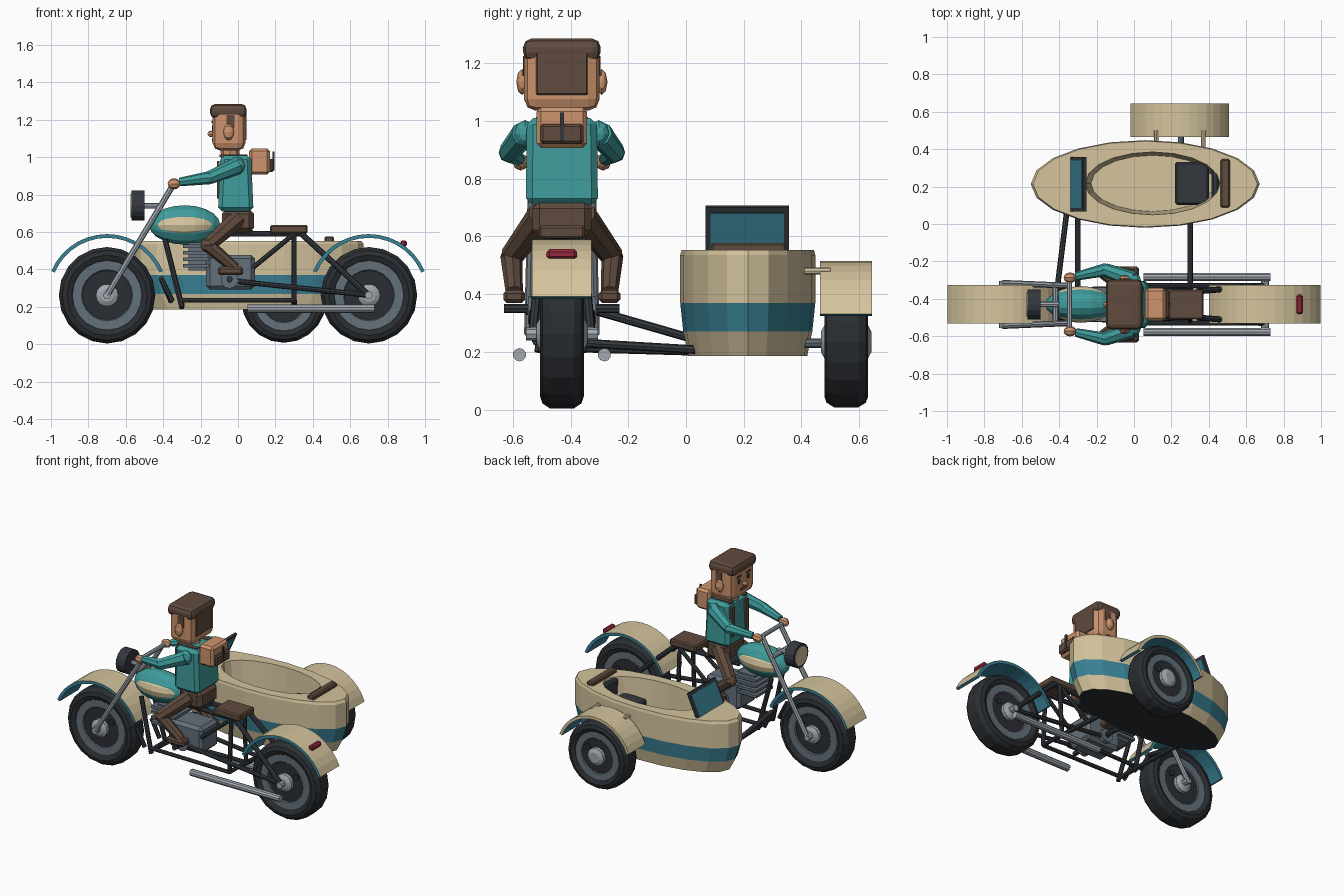
import bpy, bmesh, math
from mathutils import Vector, Matrix, Euler

if "Cube" in bpy.data.objects:
    bpy.data.objects.remove(bpy.data.objects["Cube"])

def mat(name, r, g, b):
    m = bpy.data.materials.new(name)
    m.diffuse_color = (r, g, b, 1)
    m.use_nodes = True
    m.node_tree.nodes["Principled BSDF"].inputs["Base Color"].default_value = m.diffuse_color
    return m

CREAM = mat("cream paint", .66, .55, .34)
TEAL = mat("teal", .05, .33, .33)
BLUE = mat("blue teal", .042, .223, .305)
TYRE = mat("tyre black", .023, .027, .032)
DARK = mat("dark metal", .034, .04, .048)
GREY = mat("rim grey", .127, .162, .195)
SILVER = mat("silver", .35, .39, .43)
BROWN = mat("brown", .115, .07, .047)
SKIN = mat("skin tan", .61, .296, .156)
RED = mat("red", .305, .021, .042)
BY = -.43                       # centre line of the motorcycle

def make(name, bm, *mats):
    bmesh.ops.recalc_face_normals(bm, faces=bm.faces)
    me = bpy.data.meshes.new(name)
    bm.to_mesh(me)
    bm.free()
    for m in mats:
        me.materials.append(m)
    ob = bpy.data.objects.new(name, me)
    bpy.context.collection.objects.link(ob)
    return ob

def box(name, c, size, m, bevel=0, rot=(0, 0, 0), top=(1, 1), seg=1):
    bm = bmesh.new()
    bmesh.ops.create_cube(bm, size=1)
    for v in bm.verts:
        v.co = Vector(a * b for a, b in zip(v.co, size))
        if v.co.z > 0:
            v.co.x *= top[0]
            v.co.y *= top[1]
    if bevel:
        bmesh.ops.bevel(bm, geom=bm.edges[:], offset=bevel, segments=seg, profile=.5, affect='EDGES')
    bm.transform(Matrix.Translation(c) @ Euler(rot).to_matrix().to_4x4())
    return make(name, bm, m)

def tube(name, p, q, r, m, r2=None, n=8):
    p, q = Vector(p), Vector(q)
    bm = bmesh.new()
    bmesh.ops.create_cone(bm, cap_ends=True, segments=n, radius1=r, radius2=r if r2 is None else r2, depth=(q - p).length)
    rot = (q - p).to_track_quat('Z', 'Y').to_matrix().to_4x4()
    bm.transform(Matrix.Translation((p + q) / 2) @ rot)
    return make(name, bm, m)

def ball(name, c, size, m, u=12, v=8):
    bm = bmesh.new()
    bmesh.ops.create_uvsphere(bm, u_segments=u, v_segments=v, radius=1)
    # poles point along x
    bm.transform(Matrix.Translation(c) @ Matrix.Diagonal((*size, 1)) @ Matrix.Rotation(math.pi / 2, 4, 'Y'))
    return make(name, bm, m)

def loft(rings, cap=True):
    """Skin closed rings of points; returns the bmesh and one face list per strip."""
    bm = bmesh.new()
    vs = [[bm.verts.new(p) for p in ring] for ring in rings]
    strips = []
    for a, b in zip(vs, vs[1:]):
        n = len(a)
        strips.append([bm.faces.new((a[i], a[(i + 1) % n], b[(i + 1) % n], b[i])) for i in range(n)])
    if cap:
        strips += [[bm.faces.new(vs[0])], [bm.faces.new(vs[-1])]]
    return bm, strips

def lathe(name, prof, c, m, n=20):
    """Turn (radius, y) profile around the y axis."""
    rings = [[(c[0] + r * math.cos(2 * math.pi * i / n), c[1] + y, c[2] + r * math.sin(2 * math.pi * i / n))
              for i in range(n)] for r, y in prof]
    return make(name, loft(rings)[0], m)

def wheel(name, c, k):
    side = [(.18, .052), (.19, .066), (.215, .076), (.24, .068), (.258, .042)]
    prof = [(r * k, -y) for r, y in side] + [(r * k, y) for r, y in reversed(side)]
    lathe(name + "_tyre", prof, c, TYRE)
    rim = [(.13, .05), (.137, .058), (.186, .06)]
    lathe(name + "_rim", [(r * k, -y) for r, y in rim] + [(r * k, y) for r, y in reversed(rim)], c, GREY)
    hub = [(.035, .088), (.06, .075)]
    lathe(name + "_hub", [(r, -y) for r, y in hub] + [(r, y) for r, y in reversed(hub)], c, SILVER, 14)
    x, y, z = c[0] + .08 * k, c[1], c[2] + .052 * k
    tube(name + "_valve", (x, y - .06, z), (x, y + .06, z), .021, TYRE)

def fender(name, c, R, w, a0, edge, n=14):
    rings = []
    for i in range(n + 1):
        a = math.radians(a0 + (180 - 2 * a0) * i / n)
        rings.append([(c[0] + r * math.cos(a), c[1] + y, c[2] + r * math.sin(a))
                      for r, y in ((R, -w), (R, w), (R - .02, w), (R - .02, -w))])
    bm, strips = loft(rings)
    for f in bm.faces:
        f.material_index = 1
    for s in strips[:n]:
        s[0].material_index = 0                  # outer face cream
        if not edge:
            s[1].material_index = s[3].material_index = 0
    return make(name, bm, CREAM, BLUE)

# wheels and fenders
for name, x in (("front", -.70), ("rear", .70)):
    wheel(name + "_wheel", (x, BY, .262), 1)
    fender(name + "_fender", (x, BY, .265), .324, .103, 23, True)
    tube(name + "_axle", (x, BY - .125, .262), (x, BY + .125, .262), .022, SILVER)
wheel("sidecar_wheel", (.245, .555, .235), .88)
fender("sidecar_fender", (.245, .555, .235), .28, .09, 20, False)
tube("sidecar_axle", (.25, .40, .23), (.25, .56, .23), .016, GREY)
for x in (.12, .37):
    tube("fender_bracket", (x, .40, .50 - .02), (x, .50, .48), .012, CREAM)
box("tail_light", (.885, BY, .538), (.035, .105, .036), RED, .01)

# sidecar tub: outer hull, rim, opening and inner floor
def oval(cx, cy, rx, ry, z, n=20):
    return [(cx + rx * math.cos(2 * math.pi * i / n), cy + ry * math.sin(2 * math.pi * i / n), z) for i in range(n)]
hull = [(.88, .185), (.955, .27), (1, .37), (1, .535), (.98, .553)]
rings = [oval(.06, .214, .612 * s, .234 * s, z) for s, z in hull]
rings += [oval(.10, .217, .36, .168, .553), oval(.10, .217, .33, .15, .26)]
bm, strips = loft(rings)
for f in strips[1]:
    f.material_index = 1
strips[-2][0].material_index = 2
make("sidecar_body", bm, CREAM, BLUE, TYRE)
box("sidecar_seat", (.31, .217, .39), (.18, .23, .10), DARK, .01)
box("sidecar_backrest", (.435, .217, .46), (.04, .22, .17), DARK, .01)
box("sidecar_headrest", (.487, .217, .56), (.05, .26, .035), BROWN, .008)
box("windshield_frame", (-.298, .212, .624), (.016, .29, .175), DARK, 0, (0, .42, 0))
box("windshield_glass", (-.3, .212, .616), (.022, .255, .15), BLUE, 0, (0, .42, 0))

# struts from motorcycle to sidecar
for p, q in (((-.41, BY + .09, .35), (-.36, .06, .235)), ((-.30, BY, .215), (-.30, .10, .20)),
             ((.30, BY, .235), (.30, .08, .205))):
    tube("sidecar_strut", p, q, .015, DARK)

# frame, fork, exhausts and engine covers, mirrored
for s in (-1, 1):
    def P(x, y, z):
        return (x, BY + s * y, z)
    for name, p, q, r in (("down_tube", (-.39, .06, .56), (-.30, .08, .20), .015),
                          ("lower_tube", (-.31, .08, .235), (.30, .09, .235), .013),
                          ("seat_post", (.30, .09, .235), (.30, .07, .59), .014),
                          ("chain_stay", (-.04, .10, .34), (.70, .10, .262), .014),
                          ("rear_stay", (.34, .07, .59), (.69, .10, .27), .016),
                          ("brace_tube", (.08, .08, .41), (.30, .07, .59), .013),
                          ("top_tube", (-.14, .05, .59), (.34, .06, .59), .015),
                          ("front_strut", (-.41, .08, .35), (-.35, .08, .23), .014)):
        tube(name, P(*p), P(*q), r, DARK)
    tube("fork_leg", P(-.70, .115, .262), P(-.345, .10, .855), .016, SILVER)
    tube("exhaust", P(.05, .147, .19), P(.73, .147, .19), .023, SILVER, n=10)
    tube("engine_cover", P(-.045, .09, .345), P(-.045, .118, .345), .047, GREY, n=12)
    tube("cover_bolt", P(-.045, .11, .345), P(-.045, .126, .345), .017, DARK)
    tube("foot_peg", P(-.045, .08, .35), P(-.045, .20, .35), .016, DARK)
tube("cross_tube", (.30, BY - .09, .235), (.30, BY + .09, .235), .013, DARK)
tube("front_cross_tube", (-.305, BY - .08, .22), (-.305, BY + .08, .22), .013, DARK)
tube("handlebar", (-.345, BY - .15, .855), (-.345, BY + .15, .855), .014, SILVER)
tube("fork_bridge", (-.42, BY - .115, .73), (-.42, BY + .115, .73), .016, SILVER)

# headlight
tube("headlight", (-.50, BY, .742), (-.57, BY, .742), .081, DARK, n=16)
tube("headlight_lens", (-.565, BY, .742), (-.574, BY, .742), .065, CREAM, n=16)
tube("headlight_bracket", (-.51, BY, .74), (-.40, BY, .74), .015, SILVER)

# engine, tank and seat
box("engine_block", (-.04, BY, .385), (.26, .19, .185), GREY, .02)
box("cylinder_core", (-.20, BY, .47), (.13, .13, .15), GREY)
for z in (.42, .455, .49, .525):
    box("cooling_fin", (-.205, BY, z), (.18, .18, .018), GREY)
ball("fuel_tank", (-.285, BY, .638), (.19, .088, .108), TEAL, 14, 10)
ball("tank_side_panel", (-.285, BY, .638), (.176, .098, .08), CREAM, 14, 10)
box("seat", (.272, BY, .615), (.20, .16, .046), BROWN, .008)
box("saddle", (-.02, BY, .60), (.20, .14, .035), DARK, .01)

# rider: body
box("rider_hips", (0, BY, .66), (.17, .205, .125), BROWN, .025)
box("rider_torso", (-.012, BY, .86), (.19, .25, .30), TEAL, .022, (0, 0, 0), (.86, .97))
tube("rider_neck", (-.04, BY, .99), (-.045, BY, 1.06), .05, SKIN)
box("rider_head", (-.048, BY, 1.153), (.175, .262, .235), SKIN, .04, seg=2)
box("hair_top", (-.052, BY, 1.247), (.195, .268, .076), BROWN, .028, seg=2)
box("hair_back", (.01, BY, 1.165), (.07, .20, .17), BROWN, .015)
ball("nose", (-.145, BY, 1.125), (.018, .017, .017), SKIN, 8, 6)
box("moustache", (-.135, BY, 1.092), (.01, .07, .014), BROWN)
for s in (-1, 1):
    def P(x, y, z):
        return (x, BY + s * y, z)
    ball("ear", P(-.05, .138, 1.135), (.028, .02, .045), SKIN, 8, 6)
    box("eye", P(-.1365, .05, 1.155), (.006, .024, .028), DARK)
    box("eyebrow", P(-.1365, .05, 1.188), (.008, .045, .012), BROWN)
    box("sideburn", P(-.04, .13, 1.19), (.045, .008, .07), BROWN)
    # arms and hands
    ball("shoulder", P(-.005, .128, .955), (.042, .04, .048), TEAL, 8, 6)
    tube("upper_arm", P(0, .13, .955), P(-.155, .185, .89), .046, TEAL, .036)
    ball("elbow", P(-.155, .185, .89), (.035, .034, .034), TEAL, 8, 6)
    tube("forearm", P(-.155, .185, .89), P(-.31, .15, .868), .035, TEAL, .023)
    ball("hand", P(-.342, .143, .858), (.034, .028, .03), SKIN, 8, 6)
    # legs and shoes
    tube("thigh", P(0, .07, .67), P(-.16, .175, .53), .052, BROWN, .04)
    ball("knee", P(-.16, .175, .53), (.041, .038, .041), BROWN, 8, 6)
    tube("shin", P(-.16, .175, .53), P(-.015, .165, .405), .038, BROWN, .03)
    box("shoe", P(-.04, .165, .392), (.135, .075, .045), BROWN, .012)
    # backpack straps
    box("pack_strap", P(-.105, .075, .88), (.014, .03, .20), BROWN)
    box("shoulder_strap", P(-.025, .075, 1.008), (.15, .03, .012), BROWN)

# backpack
box("backpack", (.115, BY, .977), (.11, .175, .14), SKIN, .015)
box("pack_pocket", (.178, BY, .955), (.03, .15, .07), BROWN, .01)
box("pack_buckle_strap", (.19, BY, .98), (.01, .014, .10), DARK)
